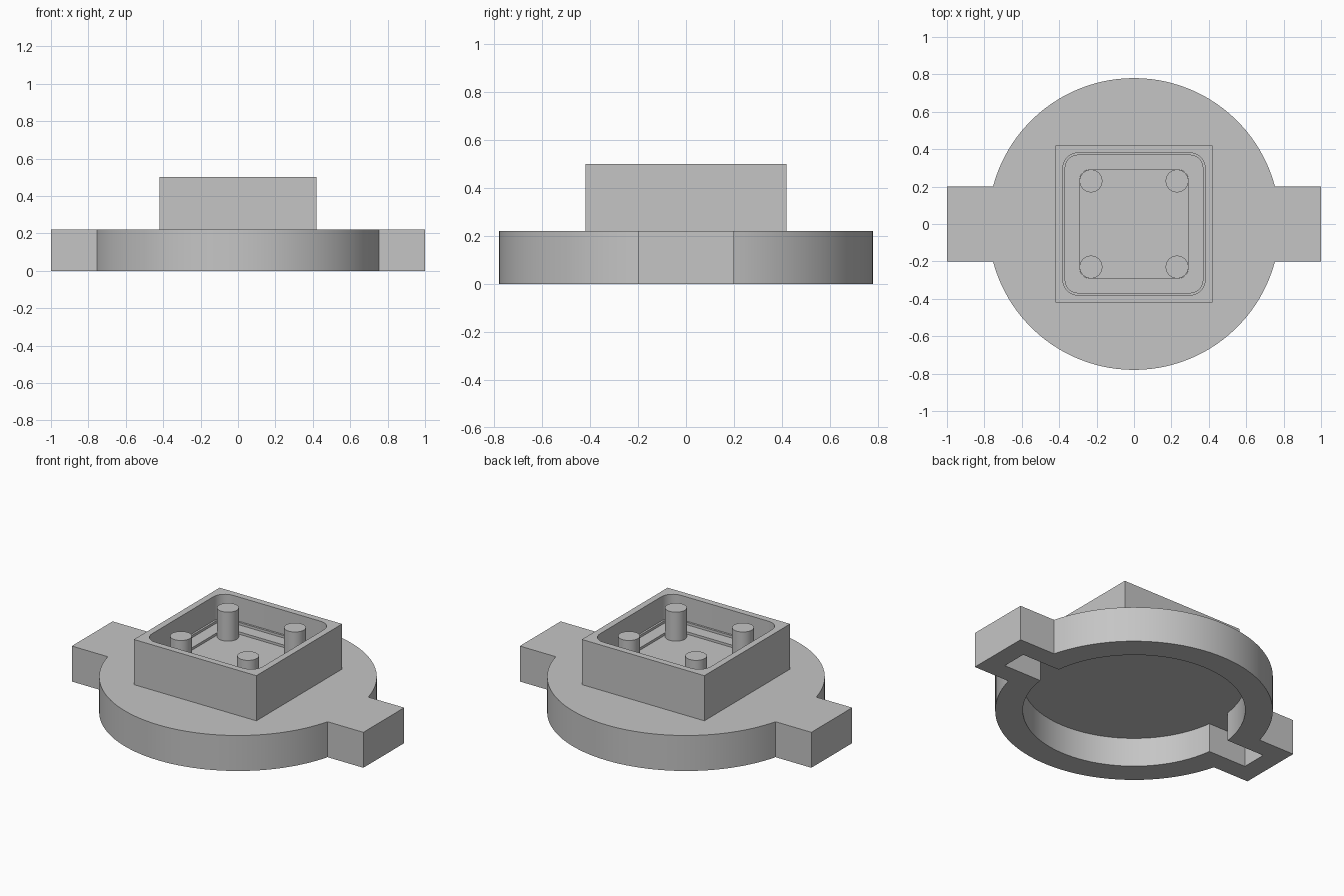
import bpy, bmesh
from math import sin, cos, asin, pi, radians

cube = bpy.data.objects.get("Cube")
if cube:
    bpy.data.objects.remove(cube, do_unlink=True)

grey = bpy.data.materials.new("plain_grey")
grey.use_nodes = True
colour = (0.56, 0.56, 0.56, 1)
grey.diffuse_color = colour
grey.node_tree.nodes["Principled BSDF"].inputs["Base Color"].default_value = colour


def arc(cx, cy, r, a0, a1, steps):
    return [(cx + r * cos(a0 + (a1 - a0) * i / steps),
             cy + r * sin(a0 + (a1 - a0) * i / steps)) for i in range(steps + 1)]


def lugged_disc(r, half_width, reach):
    """Circle with a rectangular lug on each side along x."""
    a = asin(half_width / r)
    top = arc(0, 0, r, a, pi - a, 48)
    half = [(reach, half_width)] + top + [(-reach, half_width)]
    return half + [(-x, -y) for x, y in half]


def rounded_square(half, r):
    c = half - r
    points = []
    for i, (sx, sy) in enumerate([(1, 1), (-1, 1), (-1, -1), (1, -1)]):
        points += arc(sx * c, sy * c, r, i * pi / 2, (i + 1) * pi / 2, 8)
    return points


def prism(name, outline, z0, z1):
    bm = bmesh.new()
    face = bm.faces.new([bm.verts.new((x, y, z0)) for x, y in outline])
    top = bmesh.ops.extrude_face_region(bm, geom=[face])
    verts = [v for v in top["geom"] if isinstance(v, bmesh.types.BMVert)]
    bmesh.ops.translate(bm, verts=verts, vec=(0, 0, z1 - z0))
    bmesh.ops.recalc_face_normals(bm, faces=bm.faces)
    mesh = bpy.data.meshes.new(name)
    bm.to_mesh(mesh)
    bm.free()
    mesh.materials.append(grey)
    ob = bpy.data.objects.new(name, mesh)
    bpy.context.collection.objects.link(ob)
    return ob


def activate(ob):
    bpy.ops.object.select_all(action='DESELECT')
    ob.select_set(True)
    bpy.context.view_layer.objects.active = ob


def cut(ob, cutter):
    activate(ob)
    mod = ob.modifiers.new("cut", 'BOOLEAN')
    mod.operation = 'DIFFERENCE'
    mod.solver = 'EXACT'
    mod.object = cutter
    bpy.ops.object.modifier_apply(modifier=mod.name)
    bpy.data.objects.remove(cutter, do_unlink=True)


def finish(ob):
    activate(ob)
    bpy.ops.object.shade_smooth_by_angle(angle=radians(30))


# Round base with side lugs, hollow underneath
base_top, roof = 0.22, 0.18
base = prism("base", lugged_disc(0.78, 0.2, 1.0), 0, base_top)
cut(base, prism("base_cavity", lugged_disc(0.625, 0.08, 0.88), -0.1, roof))
finish(base)

# Square housing with a stepped pocket open at the top
rim, floor = 0.5, 0.32
corners = [(0.42, 0.42), (-0.42, 0.42), (-0.42, -0.42), (0.42, -0.42)]
housing = prism("housing", corners, base_top, rim)
for half, radius, depth in [(0.38, 0.08, 0.35), (0.368, 0.068, 0.335), (0.292, 0.062, floor)]:
    cut(housing, prism("pocket_cutter", rounded_square(half, radius), depth, rim + 0.1))
finish(housing)

# Four round posts inside the pocket
for sx in (-1, 1):
    for sy in (-1, 1):
        side = ("front" if sy < 0 else "back") + ("_left" if sx > 0 else "_right")
        circle = arc(sx * 0.23, sy * 0.23, 0.061, 0, 2 * pi, 32)[:-1]
        finish(prism(side + "_post", circle, floor, rim))
